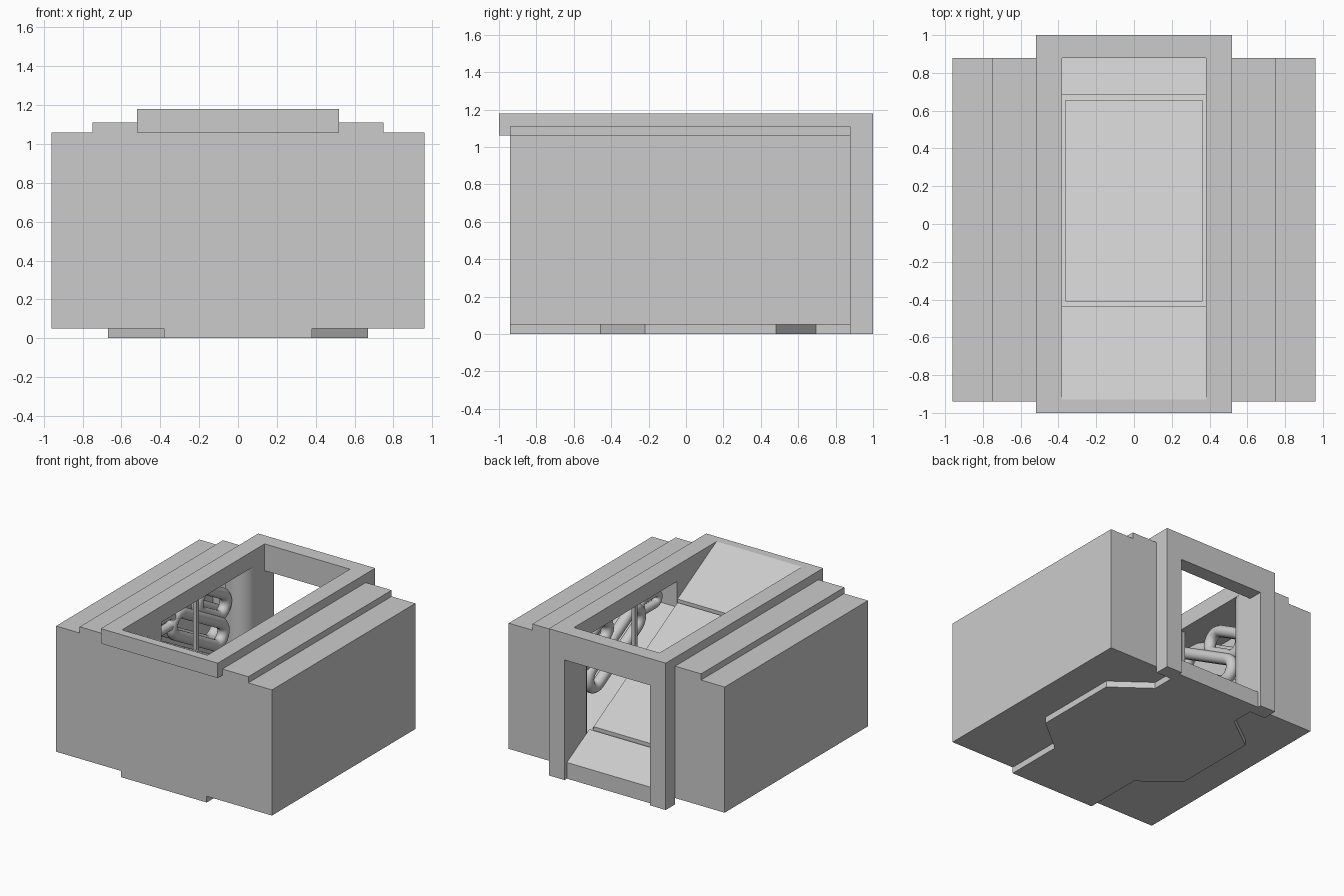
import bpy, bmesh, math

if "Cube" in bpy.data.objects:
    bpy.data.objects.remove(bpy.data.objects["Cube"])


def prism(name, pts, axis, a, b, mirror=False):
    """Extrude a 2D outline from a to b along axis (outline uses the other two axes in order)."""
    def place(p, t):
        v = list(p)
        v.insert("xyz".index(axis), t)
        return v
    bm = bmesh.new()
    face = bm.faces.new([bm.verts.new(place(p, a)) for p in pts])
    ext = bmesh.ops.extrude_face_region(bm, geom=[face])
    for v in ext["geom"]:
        if isinstance(v, bmesh.types.BMVert):
            v.co["xyz".index(axis)] = b
    bmesh.ops.recalc_face_normals(bm, faces=bm.faces)
    me = bpy.data.meshes.new(name)
    bm.to_mesh(me)
    bm.free()
    ob = bpy.data.objects.new(name, me)
    bpy.context.collection.objects.link(ob)
    if mirror:
        ob.modifiers.new("Mirror", 'MIRROR')
    return ob


def rect(u0, u1, v0, v1):
    return [(u0, v0), (u1, v0), (u1, v1), (u0, v1)]


SLOPE = 1.05 / 1.90


def ramp(y, off=0.0):
    """Point on the ramp surface, raised by off."""
    return (y, 1.18 - SLOPE * (y + 0.93) + off)


# Stepped side blocks, hollowed by a recess above the ramp
side = prism("side_block", [(.38, .05), (.96, .05), (.96, 1.06), (.75, 1.06), (.75, 1.11),
                            (.52, 1.11), (.52, 1.18), (.38, 1.18)], "y", -.94, .88)
cutter = prism("recess_cutter", [ramp(-.43, -.06), ramp(.755, -.06), (.755, 1.05), (-.43, 1.05)],
               "x", .30, .75)
cutter.hide_render = True
cutter.hide_set(True)
cut = side.modifiers.new("Recess", 'BOOLEAN')
cut.operation = 'DIFFERENCE'
cut.solver = 'EXACT'
cut.object = cutter
side.modifiers.new("Mirror", 'MIRROR')

# Ramp core from the front wall down to the door sill, with a lowered middle bed
prism("ramp_core", [(-.94, 0), (.97, 0), ramp(.97), ramp(.685), ramp(.685, -.03),
                    ramp(-.435, -.03), ramp(-.435), (-.93, 1.18), (-.94, 1.18)], "x", -.38, .38)
# Middle ramp panel with a gap all round
prism("ramp_panel", [ramp(-.41, -.03), ramp(.657, -.03), ramp(.657), ramp(-.41)], "x", -.362, .362)

# Front lip of the roof opening
prism("front_lip", rect(-.52, .52, 1.06, 1.18), "y", -1, -.935)
# Rear portal frame
prism("rear_portal", [(-.52, 0), (-.38, 0), (-.38, .965), (.38, .965), (.38, 0), (.52, 0),
                      (.52, 1.18), (-.52, 1.18)], "y", .88, 1)
# Angular wings of the floor plate
prism("floor_wing", [(.375, -.46), (.67, -.22), (.67, .48), (.375, .70)], "z", 0, .05, True)

# Rounded column at the rear end of each recess
n = 32
prism("recess_column", [(.50 + .12 * math.cos(i * math.tau / n), .755 + .12 * math.sin(i * math.tau / n))
                        for i in range(n)], "z", .15, 1.05, True)
column = bpy.context.collection.objects["recess_column"]
bpy.ops.object.select_all(action='DESELECT')
column.select_set(True)
bpy.context.view_layer.objects.active = column
bpy.ops.object.shade_smooth_by_angle(angle=math.radians(35))
# Slim upright in each recess
prism("recess_post", rect(.40, .43, .045, .075), "z", .58, 1.05, True)


def pipe_loop(name, x, y, off, half, r, thick, tilt):
    """Closed stadium-shaped pipe in the recess, tilted with the ramp."""
    yc, zc = ramp(y, off)
    cu = bpy.data.curves.new(name, 'CURVE')
    cu.dimensions = '3D'
    cu.bevel_depth = thick
    cu.bevel_resolution = 3
    sp = cu.splines.new('POLY')
    sp.points.add(25)
    sp.use_cyclic_u = True
    for i, p in enumerate(sp.points):
        end = 1 if i < 13 else -1
        a = -math.pi / 2 + (i % 13) * math.pi / 12 + (0 if end > 0 else math.pi)
        u, v = end * half + r * math.cos(a), r * math.sin(a)
        p.co = (x, yc + u * math.cos(tilt) - v * math.sin(tilt),
                zc + u * math.sin(tilt) + v * math.cos(tilt), 1)
    sp.use_smooth = True
    bpy.context.collection.objects.link(bpy.data.objects.new(name, cu))


# Pipe runs inside both recesses
tilt = -math.atan(SLOPE)
for s in (-1, 1):
    pipe_loop("long_pipe", s * .50, .20, .17, .28, .085, .045, tilt)
    pipe_loop("upper_pipe", s * .53, .42, .41, .11, .085, .045, tilt)
    pipe_loop("back_pipe", s * .64, .25, .22, .34, .12, .05, tilt)
    pipe_loop("front_pipe", s * .50, -.24, .13, .07, .045, .035, 0)
